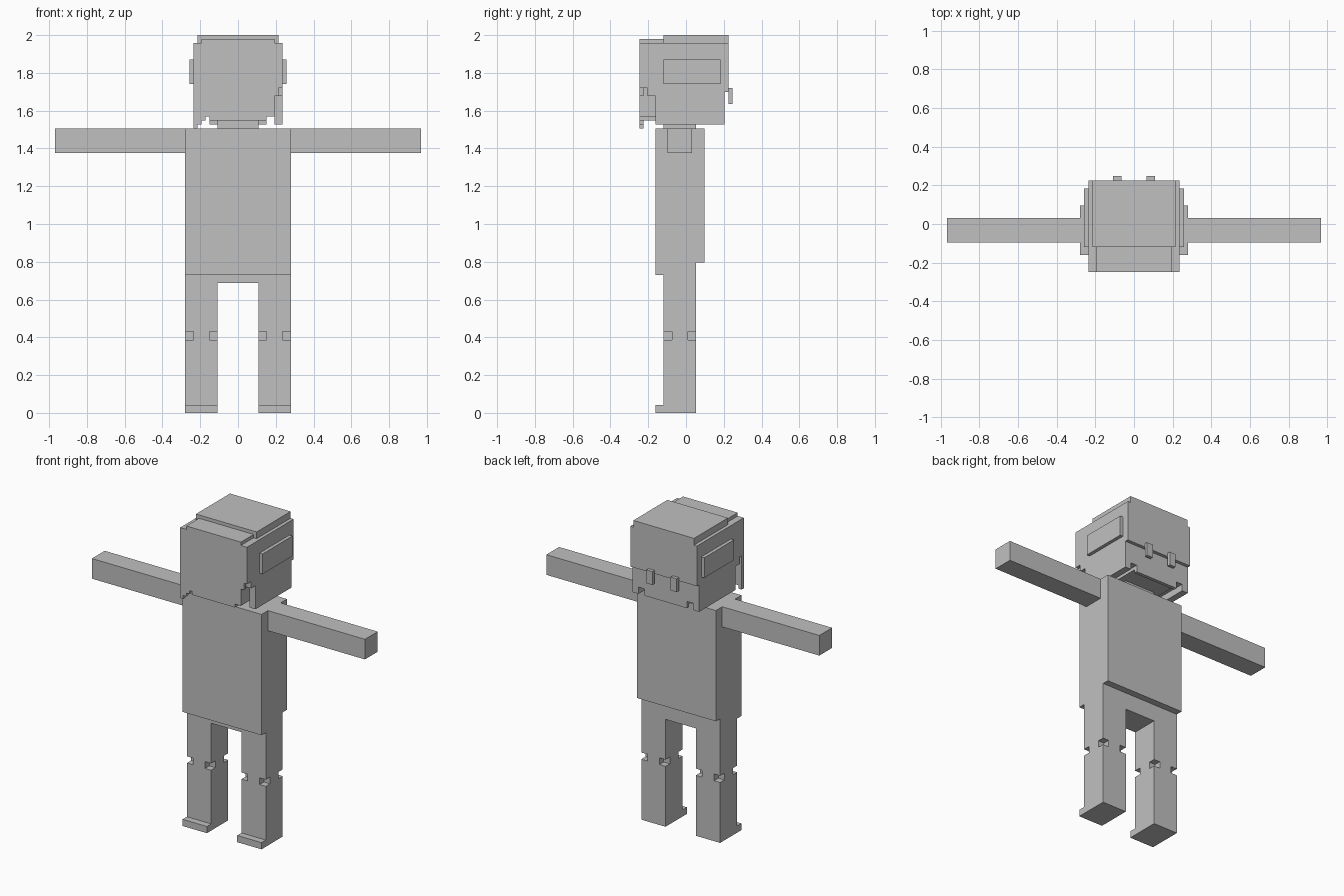
import bpy
import bmesh
from mathutils import Vector

UNIT = 2 / 93          # one grid cell of the blocky design
DEPTH_SHIFT = 11.5     # depth is counted in cells from the frontmost face

cube = bpy.data.objects.get("Cube")
if cube:
    bpy.data.objects.remove(cube, do_unlink=True)

grey = bpy.data.materials.new("plain grey")
grey.use_nodes = True
colour = (0.53, 0.53, 0.53, 1)
grey.diffuse_color = colour
grey.node_tree.nodes["Principled BSDF"].inputs["Base Color"].default_value = colour


def prism(name, outline, axis, low, high, mirror=False):
    """Extrude an outline, given in cells, along one axis from low to high."""
    def place(a, b, c):
        x, y, z = {"x": (c, a, b), "y": (a, c, b), "z": (a, b, c)}[axis]
        return Vector((x, y - DEPTH_SHIFT, z)) * UNIT

    bm = bmesh.new()
    face = bm.faces.new([bm.verts.new(place(a, b, low)) for a, b in outline])
    offset = place(0, 0, high) - place(0, 0, low)
    grown = bmesh.ops.extrude_face_region(bm, geom=[face], use_keep_orig=True)
    moved = [v for v in grown["geom"] if isinstance(v, bmesh.types.BMVert)]
    bmesh.ops.translate(bm, verts=moved, vec=offset)
    bmesh.ops.recalc_face_normals(bm, faces=bm.faces)
    mesh = bpy.data.meshes.new(name)
    bm.to_mesh(mesh)
    bm.free()
    mesh.materials.append(grey)
    part = bpy.data.objects.new(name, mesh)
    bpy.context.scene.collection.objects.link(part)
    if mirror:
        part.modifiers.new("other side", "MIRROR")
    return part


def box(name, x, y, z, mirror=False):
    (x0, x1), (y0, y1) = x, y
    outline = [(x0, y0), (x1, y0), (x1, y1), (x0, y1)]
    return prism(name, outline, "z", *z, mirror)


# Legs with notched knee corners and small toes
leg_x, leg_y = (5, 13), (6, 14)
box("lower_legs", leg_x, leg_y, (0, 18), True)
box("upper_legs", leg_x, leg_y, (20, 34), True)
box("toes", leg_x, (4, 6), (0, 2), True)
knee = [(7, 6), (11, 6), (11, 8), (13, 8), (13, 12), (11, 12),
        (11, 14), (7, 14), (7, 12), (5, 12), (5, 8), (7, 8)]
prism("knees", knee, "z", 18, 20, True)
box("hips", (-5, 5), leg_y, (32, 34))

# Torso, stepped underneath, with straight arms
torso = [(4, 34), (14, 34), (14, 37), (16, 37), (16, 70), (4, 70)]
prism("torso", torso, "x", -13, 13)
box("arms", (13, 45), (7, 13), (64, 70), True)
box("neck", (-5, 5), (6, 14), (70, 72))

# Head core and underside
box("head_core", (-9, 9), (1, 21), (73, 91))
box("chin", (-7, 7), (1, 20), (72, 73))
box("nape", (-7, 7), (20, 21), (71, 73))

# Front panel with stepped lower edge
front = [(-11, 91), (-11, 70), (-10, 70), (-10, 71), (-9, 71), (-9, 72),
         (-8, 72), (-8, 73), (-7, 73), (-7, 72), (7, 72), (7, 73), (9, 73),
         (9, 78), (10, 78), (10, 80), (11, 80), (11, 91)]
prism("front_panel", front, "y", 0, 1)

# Side hair, raised side plates and back hair
side = [(1, 91), (1, 80), (2, 80), (2, 78), (4, 78), (4, 71),
        (21, 71), (21, 91)]
prism("side_hair", side, "x", 9, 11, True)
box("side_plates", (11, 12), (6, 20), (81, 87), True)
box("back_hair", (-11, 11), (21, 22), (79, 91))
box("back_locks", (3, 5), (22, 23), (76, 80), True)

# Hair layers on top
box("crown", (-10, 10), (6, 22), (91, 93))
box("forelock", (-9, 9), (0, 6), (91, 92))
